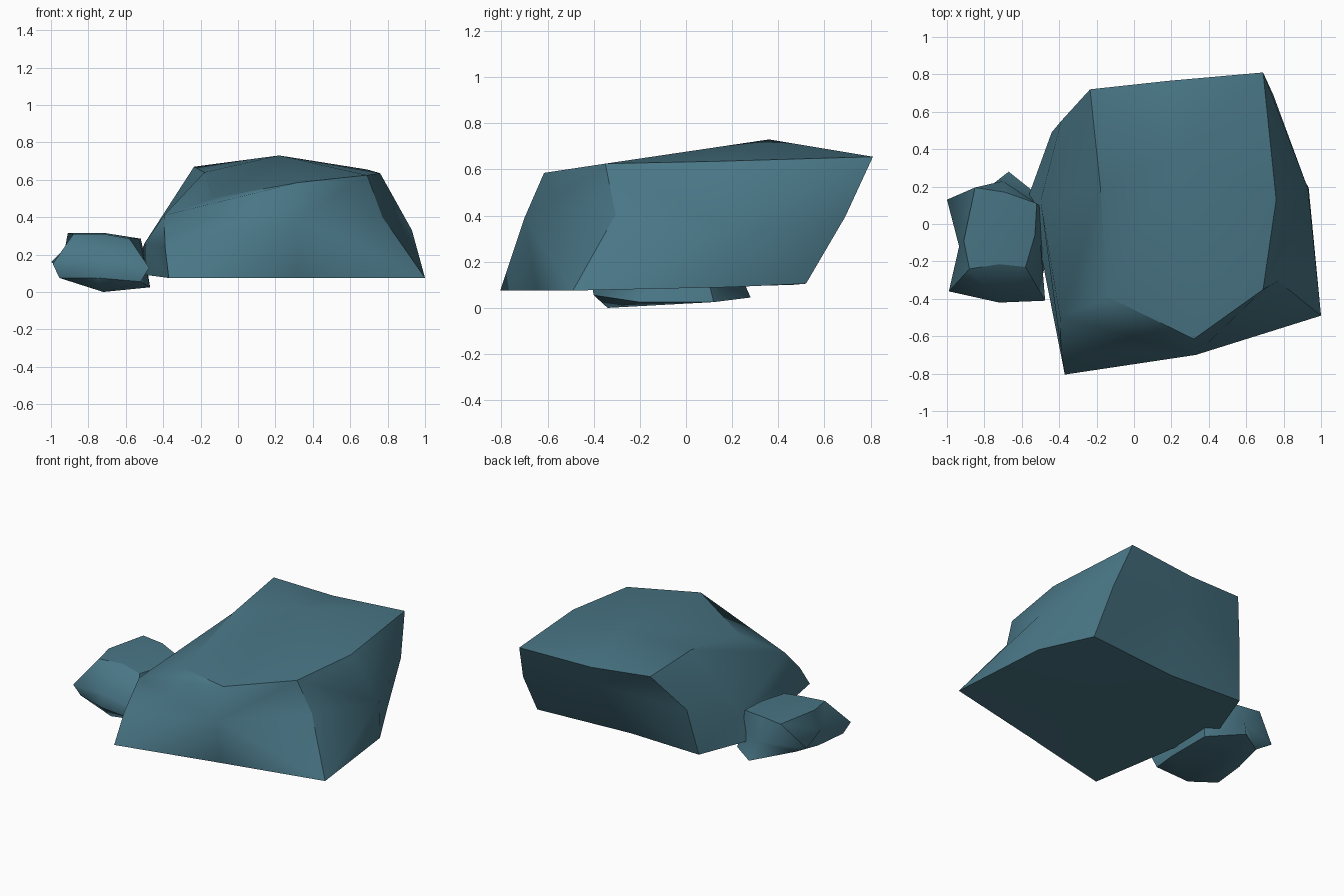
import bpy, bmesh

if "Cube" in bpy.data.objects:
    bpy.data.objects.remove(bpy.data.objects["Cube"])

slate = bpy.data.materials.new("slate_blue_stone")
slate.diffuse_color = (0.066, 0.18, 0.235, 1)
slate.use_nodes = True
slate.node_tree.nodes["Principled BSDF"].inputs["Base Color"].default_value = slate.diffuse_color


def rock_mesh(layers, skip=None):
    """Chipped block: three layers of 3x3 control points (left-right, front-back),
    skinned over the outside; each patch is folded from side centre to block corner.
    Block edges stay sharp. 'skip' = (side centre, corner) of a patch to leave open."""
    bm = bmesh.new()
    v = {}
    for k, layer in enumerate(layers):
        for n, co in enumerate(layer):
            i, j = n % 3, n // 3
            if (i, j, k) != (1, 1, 1):
                v[i, j, k] = bm.verts.new(co)
    for axis in range(3):
        for side in (0, 2):
            def at(a, b):
                key = [a, b]
                key.insert(axis, side)
                return v[tuple(key)]
            for a in (0, 2):
                for b in (0, 2):
                    centre, corner = at(1, 1), at(a, b)
                    if skip and (centre, corner) == (v[skip[0]], v[skip[1]]):
                        continue
                    for mid in (at(1, b), at(a, 1)):
                        bm.faces.new((centre, mid, corner))
    on_rim = {vert for key, vert in v.items() if key.count(1) < 2}
    for e in bm.edges:
        e.smooth = not all(vert in on_rim for vert in e.verts)
    return bm, v


def finish(bm, name):
    bmesh.ops.recalc_face_normals(bm, faces=bm.faces)
    for f in bm.faces:
        f.smooth = True
    mesh = bpy.data.meshes.new(name)
    bm.to_mesh(mesh)
    bm.free()
    obj = bpy.data.objects.new(name, mesh)
    bpy.context.collection.objects.link(obj)
    mesh.materials.append(slate)


# Large boulder
low = [(-.37, -.805, .075), (.31, -.645, .075), (1.0, -.49, .075),
       (-.56, .16, .10), (.27, -.05, .085), (.934, .193, .09),
       (-.44, .49, .105), (.09, .465, .10), (.757, .52, .105)]
middle = [(-.39, -.67, .24), (.33, -.70, .39), (.77, -.305, .405),
          (-.50, .12, .26), (0, 0, 0), (.93, .19, .33),
          (-.39, .55, .42), (.19, .69, .49), (.745, .69, .395)]
high = [(-.395, -.50, .41), (.32, -.615, .585), (.69, -.35, .625),
        (-.18, .20, .64), (.22, .36, .73), (.76, .13, .635),
        (-.235, .72, .67), (.18, .765, .64), (.69, .81, .655)]
bm, v = rock_mesh((low, middle, high), skip=((1, 1, 2), (0, 0, 2)))

# Chipped top corner: two slopes rise to a notch, then the top carries on
corner, lip, ridge, top = v[0, 0, 2], v[1, 0, 2], v[0, 1, 2], v[1, 1, 2]
notch = bm.verts.new((-.14, -.39, .50))
for a, b, c in ((corner, lip, notch), (corner, notch, ridge),
                (notch, lip, top), (notch, top, ridge)):
    bm.faces.new((a, b, c))
for end in (lip, ridge):
    bm.edges.get((corner, end)).smooth = True
    bm.edges.get((notch, end)).smooth = False
finish(bm, "large_boulder")

# Small stone leaning on the left side
low = [(-.955, -.33, .075), (-.75, -.40, .075), (-.52, -.40, .055),
       (-.93, -.10, .075), (-.72, -.34, .0), (-.47, -.20, .025),
       (-.90, .10, .10), (-.67, .28, .045), (-.47, .12, .025)]
middle = [(-.99, -.36, .15), (-.72, -.42, .18), (-.475, -.41, .13),
          (-.935, -.12, .18), (0, 0, 0), (-.50, -.10, .16),
          (-1.0, .13, .16), (-.70, .23, .16), (-.49, .09, .15)]
high = [(-.88, -.24, .31), (-.72, -.215, .31), (-.58, -.23, .285),
        (-.91, -.09, .315), (-.71, -.03, .315), (-.53, -.06, .285),
        (-.85, .195, .31), (-.69, .17, .31), (-.52, .11, .285)]
bm, v = rock_mesh((low, middle, high))
finish(bm, "small_stone")
